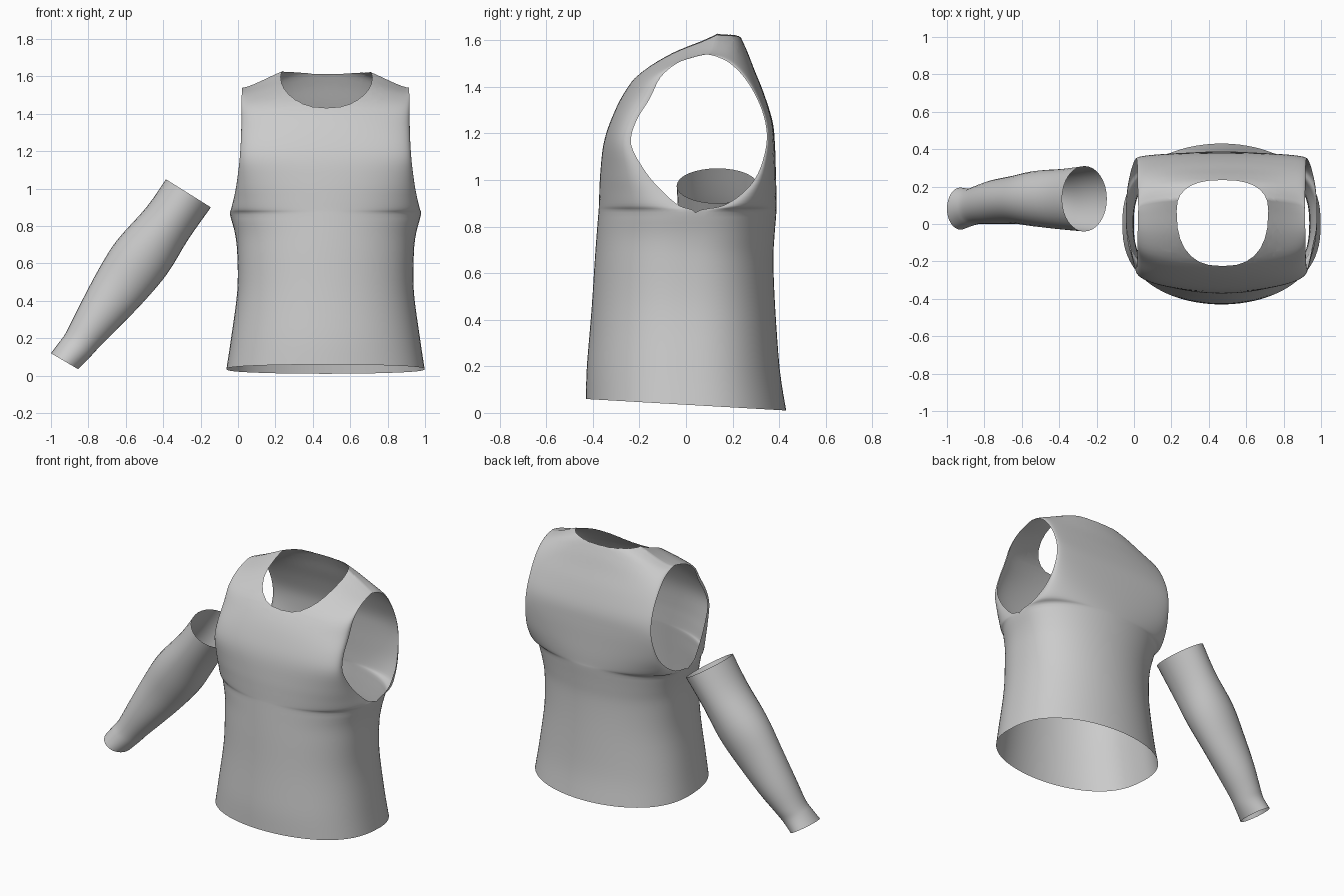
import bpy, bmesh, math
from mathutils import Vector

if "Cube" in bpy.data.objects:
    bpy.data.objects.remove(bpy.data.objects["Cube"])

CX = 0.468


def spline(rows, steps):
    """Catmull-Rom interpolation through rows of numbers."""
    out = []
    n = len(rows)
    for i in range(n - 1):
        p0, p1, p2, p3 = rows[max(i - 1, 0)], rows[i], rows[i + 1], rows[min(i + 2, n - 1)]
        for s in range(steps):
            t = s / steps
            out.append([0.5 * (2 * b + (c - a) * t + (2 * a - 5 * b + 4 * c - d) * t * t
                               + (3 * b - a - 3 * c + d) * t ** 3)
                        for a, b, c, d in zip(p0, p1, p2, p3)])
    out.append(list(rows[-1]))
    return out


def add_grid(bm, rings, closed=False):
    """Skin a list of point rows with quads."""
    vs = [[bm.verts.new(p) for p in r] for r in rings]
    m = len(rings[0])
    for a, b in zip(vs, vs[1:]):
        for j in range(m if closed else m - 1):
            k = (j + 1) % m
            bm.faces.new((a[j], a[k], b[k], b[j]))


def finish(bm, name):
    mesh = bpy.data.meshes.new(name)
    bm.to_mesh(mesh)
    bm.free()
    ob = bpy.data.objects.new(name, mesh)
    bpy.context.collection.objects.link(ob)
    bpy.ops.object.select_all(action='DESELECT')
    ob.select_set(True)
    bpy.context.view_layer.objects.active = ob
    bpy.ops.object.shade_smooth_by_angle(angle=math.radians(50))
    return ob


# Torso rows: side z, centre z, front y, back y, armhole front y, armhole back y, half width
TORSO = [
    (0.035, 0.035, -0.43, 0.43, 0.0, 0.0, 0.53),
    (0.20, 0.20, -0.425, 0.402, 0.0, 0.0, 0.505),
    (0.45, 0.45, -0.405, 0.383, 0.0, 0.0, 0.472),
    (0.65, 0.65, -0.392, 0.375, 0.01, 0.01, 0.472),
    (0.76, 0.76, -0.384, 0.380, 0.03, 0.03, 0.484),
    (0.86, 0.86, -0.376, 0.388, 0.04, 0.04, 0.51),
    (0.89, 0.89, -0.374, 0.388, -0.03, 0.16, 0.505),
    (0.95, 0.95, -0.372, 0.388, -0.10, 0.25, 0.49),
    (1.03, 1.03, -0.368, 0.386, -0.17, 0.31, 0.475),
    (1.15, 1.15, -0.355, 0.382, -0.235, 0.345, 0.46),
    (1.25, 1.25, -0.325, 0.372, -0.215, 0.34, 0.453),
    (1.35, 1.37, -0.268, 0.335, -0.155, 0.305, 0.45),
    (1.44, 1.47, -0.19, 0.295, -0.11, 0.25, 0.45),
    (1.50, 1.57, -0.06, 0.255, -0.04, 0.19, 0.448),
    (1.53, 1.64, 0.07, 0.215, 0.04, 0.13, 0.446),
    (1.54, 1.68, 0.14, 0.14, 0.085, 0.085, 0.445),
]


def sheet(back):
    """Front or back panel of the torso, ending at the side seam or armhole edge."""
    rings = []
    for ze, zc, yf, yb, ef, eb, a in spline(TORSO, 4):
        if ef > eb:
            ef = eb = (ef + eb) / 2
        mid, edge = (yb, eb) if back else (yf, ef)
        ring = []
        for j in range(49):
            t = math.pi * (j / 48 - 0.5)
            c = max(math.cos(t), 0.0)
            y = edge + (mid - edge) * c ** 0.8
            z = ze + (zc - ze) * c ** 3
            z -= 0.065 * y * max(0.0, 1 - z / 0.3)
            ring.append((CX + a * math.sin(t), y, z))
        rings.append(ring[::-1] if back else ring)
    return rings


bm = bmesh.new()
add_grid(bm, sheet(False))
add_grid(bm, sheet(True))
bmesh.ops.remove_doubles(bm, verts=bm.verts[:], dist=0.0005)

# Neck opening: slice along a convex outline seen from above, drop the inside
N = 28
outline = []
for i in range(N):
    t = 2 * math.pi * i / N
    c, s = math.cos(t), math.sin(t)
    e = 0.8
    x = 0.245 * math.copysign(abs(c) ** e, c)
    y = 0.07 + (0.165 if s > 0 else 0.295) * math.copysign(abs(s) ** e, s)
    outline.append(Vector((CX + 0.005 + x, y, 0)))
planes = []
for p, q in zip(outline, outline[1:] + outline[:1]):
    d = q - p
    planes.append((p, Vector((d.y, -d.x, 0)).normalized()))
for co, no in planes:
    faces = [f for f in bm.faces if f.calc_center_median().z > 1.36
             and abs(f.calc_center_median().x - CX) < 0.32]
    geom = set(faces)
    for f in faces:
        geom.update(f.edges)
        geom.update(f.verts)
    bmesh.ops.bisect_plane(bm, geom=list(geom), dist=1e-5, plane_co=co, plane_no=no)
inside = [f for f in bm.faces if f.calc_center_median().z > 1.3
          and all((f.calc_center_median() - co).dot(no) < 0 for co, no in planes)]
bmesh.ops.delete(bm, geom=inside, context='FACES')
finish(bm, "torso_panel")

# Sleeve stations: upper edge x z, lower edge x z, front y, back y
SLEEVE = [
    (-0.385, 1.05, -0.145, 0.90, -0.04, 0.31),
    (-0.49, 0.90, -0.265, 0.73, -0.03, 0.295),
    (-0.65, 0.72, -0.375, 0.55, -0.015, 0.285),
    (-0.75, 0.56, -0.50, 0.40, 0.0, 0.26),
    (-0.85, 0.37, -0.645, 0.25, 0.0, 0.235),
    (-0.92, 0.23, -0.74, 0.155, 0.0, 0.205),
    (-0.955, 0.18, -0.795, 0.095, -0.01, 0.19),
    (-1.0, 0.12, -0.855, 0.035, -0.03, 0.195),
]
rings = []
for xu, zu, xl, zl, y0, y1 in spline(SLEEVE, 4):
    ring = []
    for j in range(32):
        t = 2 * math.pi * j / 32
        c, s = math.cos(t) / 2, math.sin(t) / 2
        ring.append(((xu + xl) / 2 + (xl - xu) * c, (y0 + y1) / 2 + (y1 - y0) * s,
                     (zu + zl) / 2 + (zl - zu) * c))
    rings.append(ring)
bm = bmesh.new()
add_grid(bm, rings, closed=True)
bmesh.ops.recalc_face_normals(bm, faces=bm.faces[:])
finish(bm, "sleeve")
